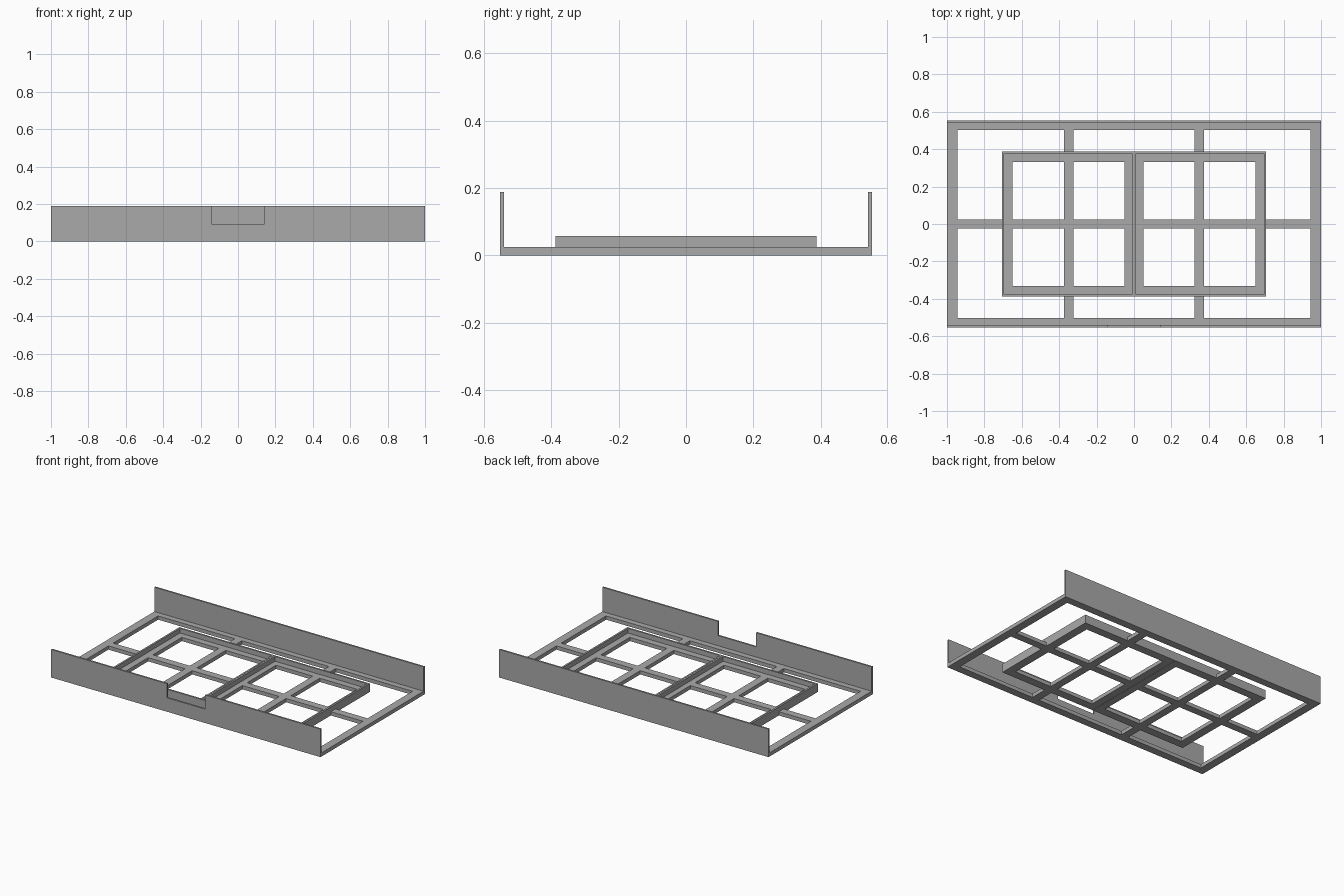
import bpy
import bmesh

cube = bpy.data.objects.get("Cube")
if cube:
    bpy.data.objects.remove(cube, do_unlink=True)

grey = bpy.data.materials.new("plain_grey")
grey.use_nodes = True
colour = (0.4, 0.4, 0.4, 1)
grey.diffuse_color = colour
grey.node_tree.nodes["Principled BSDF"].inputs["Base Color"].default_value = colour


def plate(name, us, vs, solid, depth, upright_y=None):
    """Fill the solid cells of a grid and extrude them into one clean body.
    Lies on the ground, or stands in the xz plane at upright_y."""
    bm = bmesh.new()

    def point(u, v):
        return (u, v, 0) if upright_y is None else (u, upright_y, v)

    for u0, u1 in zip(us, us[1:]):
        for v0, v1 in zip(vs, vs[1:]):
            if solid((u0 + u1) / 2, (v0 + v1) / 2):
                corners = [(u0, v0), (u1, v0), (u1, v1), (u0, v1)]
                bm.faces.new([bm.verts.new(point(*c)) for c in corners])
    bmesh.ops.remove_doubles(bm, verts=bm.verts, dist=0.0001)
    geom = bmesh.ops.extrude_face_region(bm, geom=bm.faces[:], use_keep_orig=True)["geom"]
    move = (0, 0, depth) if upright_y is None else (0, depth, 0)
    bmesh.ops.translate(bm, vec=move, verts=[g for g in geom if isinstance(g, bmesh.types.BMVert)])
    bmesh.ops.recalc_face_normals(bm, faces=bm.faces)
    mesh = bpy.data.meshes.new(name)
    bm.to_mesh(mesh)
    bm.free()
    mesh.materials.append(grey)
    obj = bpy.data.objects.new(name, mesh)
    bpy.context.collection.objects.link(obj)
    return obj


def mirrored(values):
    return sorted([-v for v in values] + list(values))


# Shared measurements
HALF_Y, TRAY_X, TRAY_Y = 0.553, 0.707, 0.388
WALL, FLOOR, RIM, FENCE = 0.012, 0.025, 0.057, 0.188
BAR_IN, BAR_OUT, MID = 0.323, 0.375, 0.025


def on_bar(x, y):
    return BAR_IN < abs(x) < BAR_OUT or abs(y) < MID


# Outer ladder frame, with its bars ending at the trays
plate("base_frame",
      mirrored([BAR_IN, BAR_OUT, TRAY_X, 0.945, 1]),
      mirrored([MID, TRAY_Y, 0.502, HALF_Y]),
      lambda x, y: (abs(x) > 0.945 or abs(y) > 0.502 or on_bar(x, y))
      and not (abs(x) < TRAY_X and abs(y) < TRAY_Y),
      FLOOR)

# Two trays, each a windowed floor inside a thin rim
for side, sign in (("left", 1), ("right", -1)):
    inner_x, outer_x = WALL, TRAY_X - WALL
    inner_y = TRAY_Y - WALL
    plate(side + "_tray_floor",
          sorted(sign * x for x in (inner_x, 0.05, BAR_IN, BAR_OUT, 0.65, outer_x)),
          mirrored([MID, 0.332, inner_y]),
          lambda x, y: on_bar(x, y) or abs(x) < 0.05 or abs(x) > 0.65 or abs(y) > 0.332,
          FLOOR)
    plate(side + "_tray_rim",
          sorted(sign * x for x in (0.001, inner_x, outer_x, TRAY_X)),
          mirrored([inner_y, TRAY_Y]),
          lambda x, y: not (inner_x < abs(x) < outer_x and abs(y) < inner_y),
          RIM)

# Tall fences along the long sides; the front one has a notch
plate("back_fence", [-1, 1], [FLOOR, FENCE], lambda x, z: True, -WALL, HALF_Y)
plate("front_fence", [-1, -0.142, 0.142, 1], [FLOOR, 0.093, FENCE],
      lambda x, z: abs(x) > 0.142 or z < 0.093, WALL, -HALF_Y)
